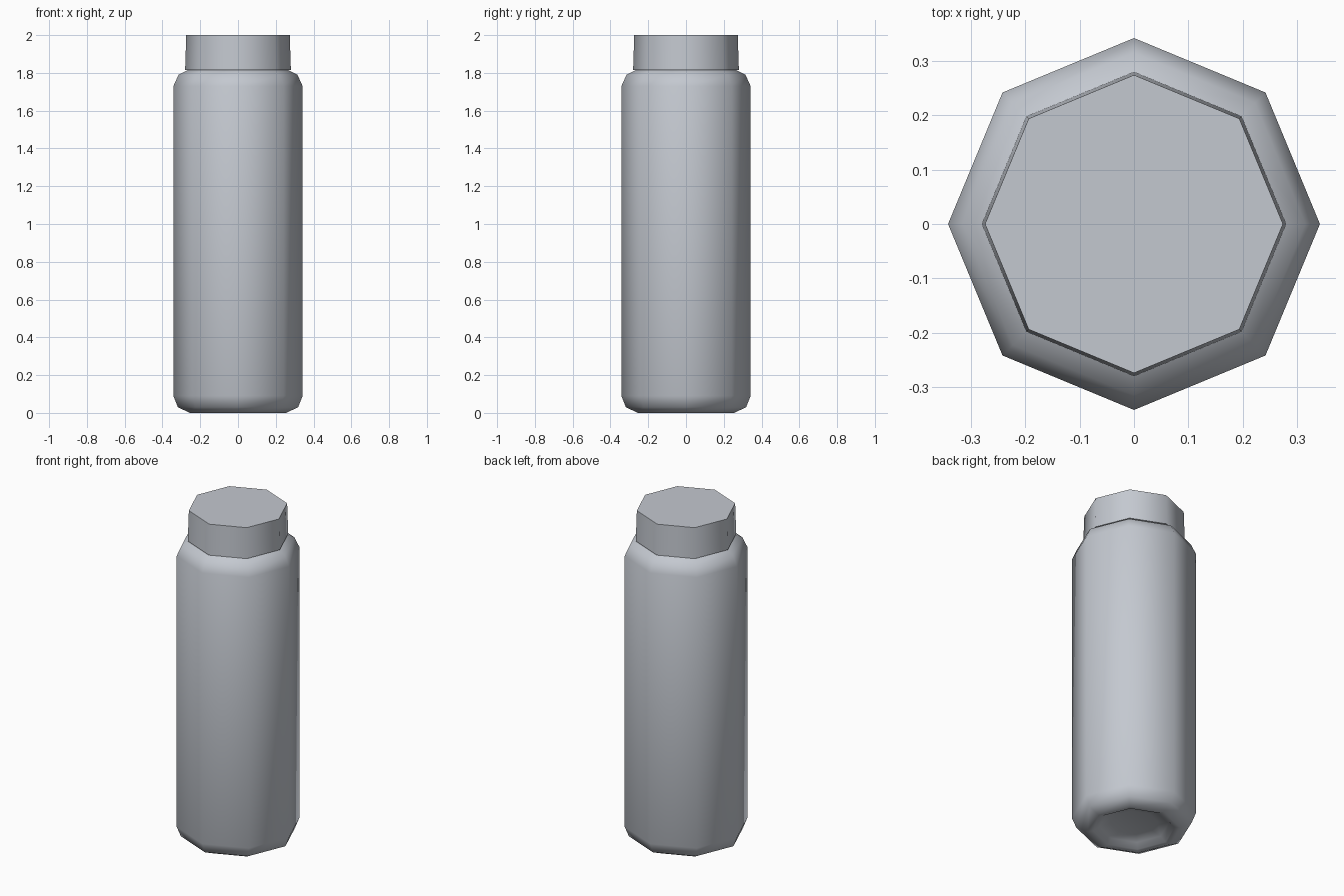
import bpy, bmesh, math

if "Cube" in bpy.data.objects:
    bpy.data.objects.remove(bpy.data.objects["Cube"], do_unlink=True)

SIDES = 8

# One flat blue-grey for everything
grey = bpy.data.materials.new("blue_grey")
grey.use_nodes = True
COLOUR = (0.55, 0.58, 0.63, 1)
grey.diffuse_color = COLOUR
grey.node_tree.nodes["Principled BSDF"].inputs["Base Color"].default_value = COLOUR


def lathe(name, profile, sharp):
    """Eight-sided turned solid; profile runs from bottom centre to top."""
    bm = bmesh.new()
    rings = []
    for r, z in profile:
        ring = []
        for i in range(SIDES):
            a = math.tau * i / SIDES
            ring.append(bm.verts.new((r * math.cos(a), r * math.sin(a), z)))
        rings.append(ring)
    for low, high in zip(rings, rings[1:]):
        for i in range(SIDES):
            j = (i + 1) % SIDES
            bm.faces.new((low[i], low[j], high[j], high[i]))
    bm.faces.new(rings[0][::-1])
    bm.faces.new(rings[-1])
    mesh = bpy.data.meshes.new(name)
    bm.to_mesh(mesh)
    bm.free()
    mesh.materials.append(grey)
    obj = bpy.data.objects.new(name, mesh)
    bpy.context.collection.objects.link(obj)
    bpy.ops.object.select_all(action="DESELECT")
    obj.select_set(True)
    bpy.context.view_layer.objects.active = obj
    bpy.ops.object.shade_smooth_by_angle(angle=math.radians(sharp))
    return obj


# Bottle body: recessed base, rounded foot, straight wall, rounded shoulder
lathe("bottle_body", [
    (0.13, 0.045), (0.19, 0.03), (0.225, 0.005), (0.255, 0.0),
    (0.318, 0.03), (0.342, 0.09), (0.342, 1.73), (0.315, 1.79),
    (0.265, 1.815), (0.24, 1.83),
], 65)

# Slightly tapered screw cap with a crisp flat top
lathe("cap", [(0.28, 1.815), (0.274, 2.0)], 60)
